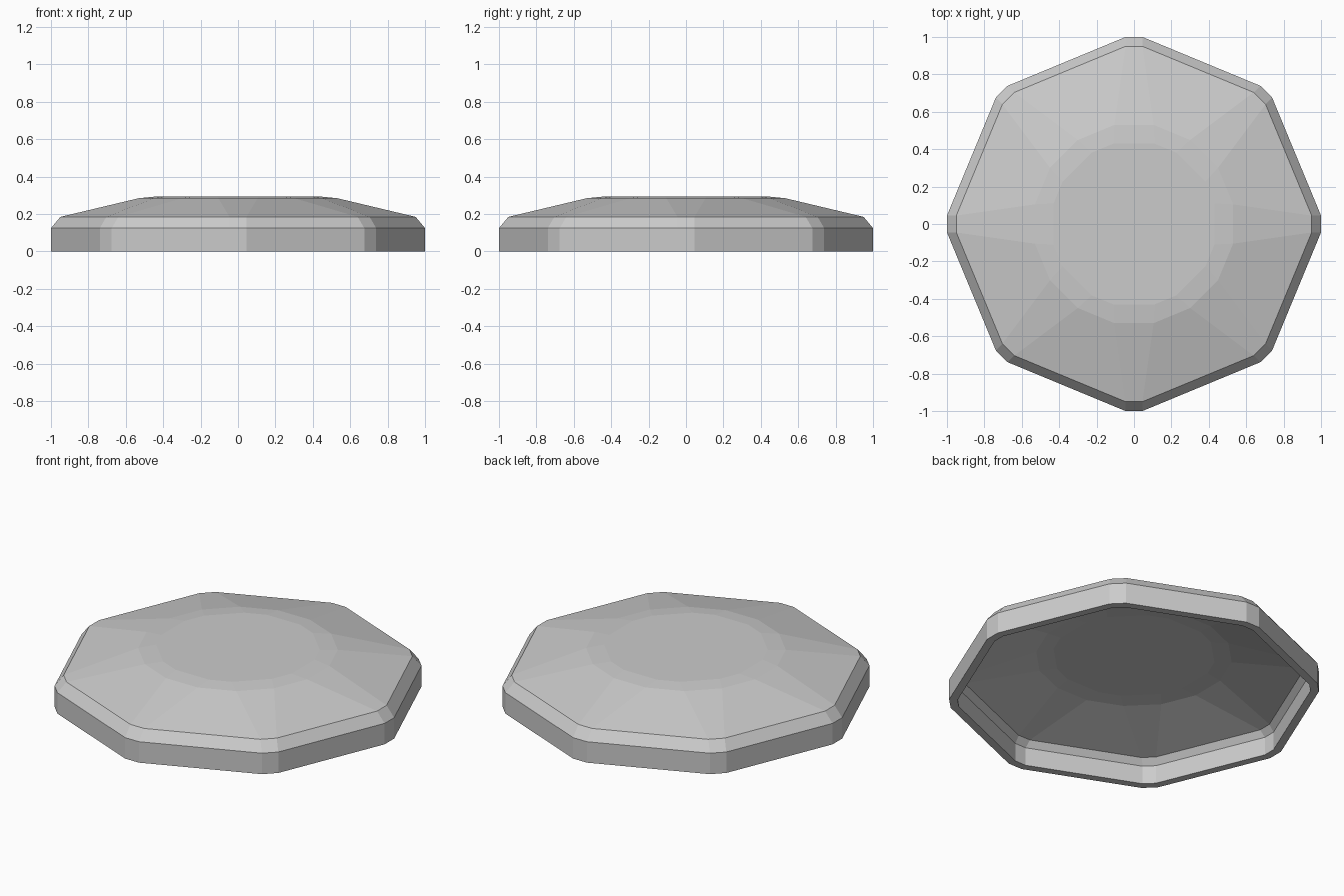
import bpy, bmesh, math

if "Cube" in bpy.data.objects:
    bpy.data.objects.remove(bpy.data.objects["Cube"])


def ring(bm, r, half, z):
    """Octagon with cut corners: r = distance to each corner cut, half = half its width."""
    verts = []
    for i in range(8):
        a = i * math.pi / 4
        c, s = math.cos(a), math.sin(a)
        for t in (-half, half):
            verts.append(bm.verts.new((r * c - t * s, r * s + t * c, z)))
    return verts


# Outer skin: wall, chamfer, sloping top, soft edge and flat centre
profile = [(1.0, 0.045, 0.0), (1.0, 0.045, 0.125), (0.95, 0.045, 0.185),
           (0.53, 0.105, 0.285), (0.43, 0.11, 0.295)]
bm = bmesh.new()
rings = [ring(bm, *p) for p in profile]
for lo, hi in zip(rings, rings[1:]):
    for i in range(16):
        j = (i + 1) % 16
        bm.faces.new((lo[i], lo[j], hi[j], hi[i]))
bm.faces.new(rings[-1])
mesh = bpy.data.meshes.new("octagonal_lid")
bm.to_mesh(mesh)
bm.free()
lid = bpy.data.objects.new("octagonal_lid", mesh)
bpy.context.collection.objects.link(lid)

# Hollow underside of even thickness
shell = lid.modifiers.new("shell", "SOLIDIFY")
shell.thickness = 0.045
shell.offset = -1
shell.use_even_offset = True
shell.use_quality_normals = True
